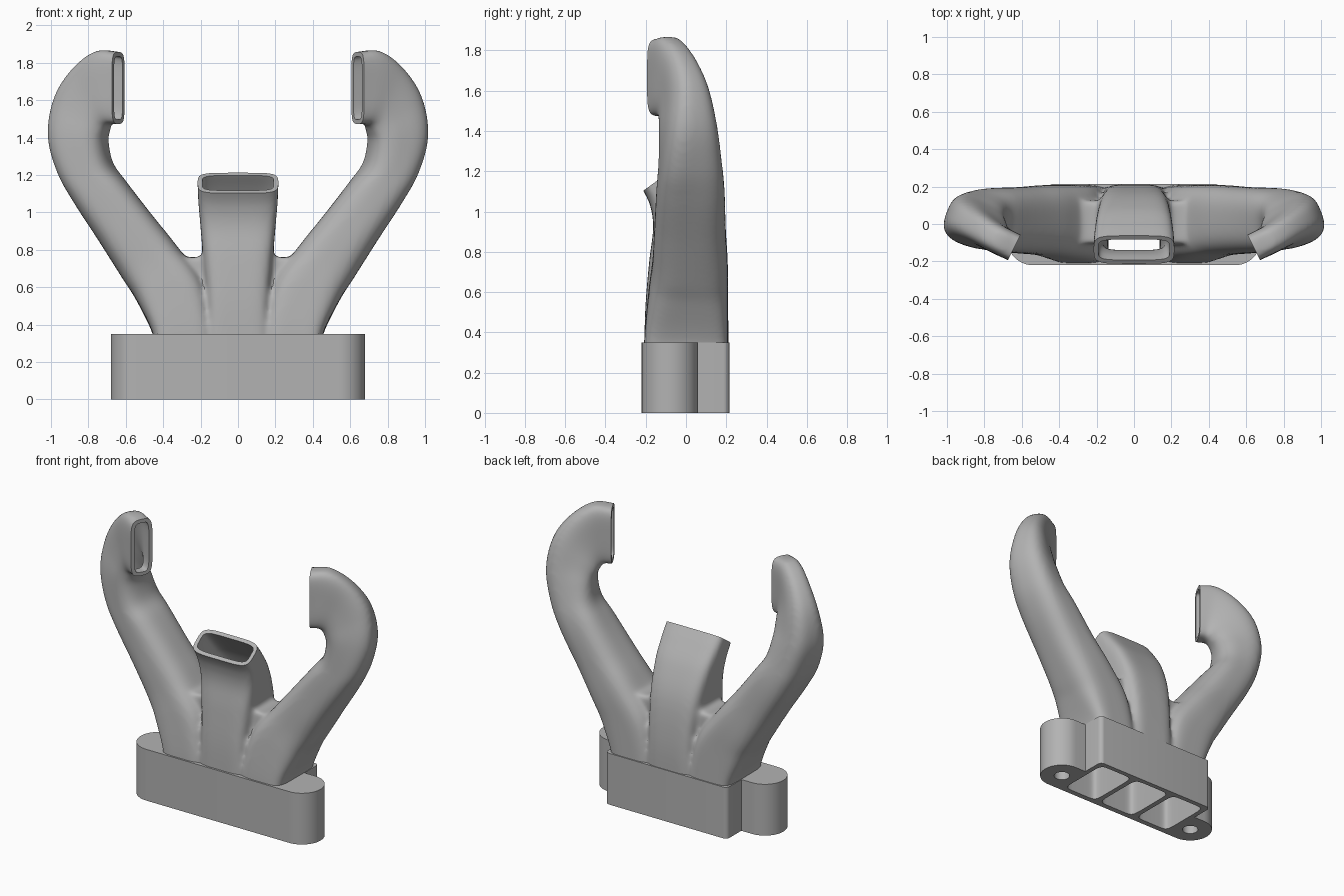
import bpy, bmesh, math
from mathutils import Vector, Matrix

cube = bpy.data.objects.get("Cube")
if cube:
    bpy.data.objects.remove(cube, do_unlink=True)

WALL = 0.022
# Duct stations: one edge point, opposite edge point, half depth, squareness
ARM = [
    ((.15, 0, -.06), (.45, 0, -.06), .205, 8),
    ((.15, 0, .2), (.45, 0, .2), .205, 8),
    ((.15, 0, .36), (.45, 0, .34), .205, 6),
    ((.19, .01, .62), (.54, .01, .53), .195, 4),
    ((.33, .02, .82), (.61, .02, .64), .185, 3.3),
    ((.45, .02, .97), (.73, .02, .83), .175, 3),
    ((.6, .01, 1.16), (.87, .035, 1.05), .165, 3),
    ((.68, -.01, 1.26), (.955, .05, 1.22), .15, 3),
    ((.71, -.04, 1.38), (1, .06, 1.42), .13, 3),
    ((.7, -.07, 1.44), (.965, .05, 1.62), .105, 3),
    ((.695, -.09, 1.465), (.87, 0, 1.77), .085, 3.3),
    ((.685, -.105, 1.475), (.75, -.07, 1.86), .075, 4),
    ((.64, -.125, 1.475), (.64, -.125, 1.855), .073, 5),
    ((.595, -.148, 1.475), (.595, -.148, 1.855), .073, 5),
]
CENTRE = [
    ((0, -.205, -.06), (0, .205, -.06), .16, 8),
    ((0, -.205, .2), (0, .205, .2), .16, 8),
    ((0, -.2, .5), (0, .205, .52), .165, 6),
    ((0, -.18, .75), (0, .17, .8), .185, 5),
    ((0, -.16, .92), (0, .09, 1), .2, 5),
    ((0, -.175, 1.03), (0, 0, 1.13), .21, 5),
    ((0, -.21, 1.105), (0, -.065, 1.21), .213, 5),
    ((0, -.24, 1.145), (0, -.095, 1.25), .213, 5),
]


def catmull(a, b, c, d, t):
    return (b * 2 + (c - a) * t + (a * 2 - b * 5 + c * 4 - d) * t * t
            + (b * 3 - a - c * 3 + d) * t ** 3) * .5


def loft(bm, stations, side=1, inset=0.0, steps=6, count=44):
    """Closed tube of superellipse sections through the stations."""
    keys = [(Vector(a), Vector(b), d, n) for a, b, d, n in stations]
    last = len(keys) - 1
    fine = []
    for i in range(last):
        four = [keys[min(max(i + k, 0), last)] for k in (-1, 0, 1, 2)]
        for s in range(steps):
            fine.append([catmull(*col, s / steps) for col in zip(*four)])
    fine.append(keys[-1])
    mids = [(f[0] + f[1]) / 2 for f in fine]
    rings = []
    for i, (a, b, depth, n) in enumerate(fine):
        along = mids[min(i + 1, len(mids) - 1)] - mids[max(i - 1, 0)]
        u = (b - a).normalized()
        v = u.cross(along).normalized()
        ru, rv = (b - a).length / 2 - inset, depth - inset
        ring = []
        for k in range(count):
            t = math.tau * (k + .5) / count
            c, s = math.cos(t), math.sin(t)
            p = mids[i] + u * ru * math.copysign(abs(c) ** (2 / n), c) \
                + v * rv * math.copysign(abs(s) ** (2 / n), s)
            ring.append(bm.verts.new((p.x * side, p.y, p.z)))
        rings.append(ring)
    for r, q in zip(rings, rings[1:]):
        for k in range(count):
            j = (k + 1) % count
            bm.faces.new((r[k], r[j], q[j], q[k]))
    bm.faces.new(rings[0])
    bm.faces.new(rings[-1])


def box(bm, centre, size, rotation=Matrix()):
    bmesh.ops.create_cube(bm, size=1, matrix=Matrix.Translation(centre)
                          @ rotation @ Matrix.Diagonal((*size, 1)))


def make_object(name, bm):
    bmesh.ops.recalc_face_normals(bm, faces=bm.faces)
    mesh = bpy.data.meshes.new(name)
    bm.to_mesh(mesh)
    bm.free()
    obj = bpy.data.objects.new(name, mesh)
    bpy.context.collection.objects.link(obj)
    return obj


def apply(obj, kind, **settings):
    bpy.ops.object.select_all(action='DESELECT')
    obj.select_set(True)
    bpy.context.view_layer.objects.active = obj
    mod = obj.modifiers.new(kind, kind)
    for key, value in settings.items():
        setattr(mod, key, value)
    bpy.ops.object.modifier_apply(modifier=mod.name)


def combine(obj, other, operation):
    apply(obj, 'BOOLEAN', object=other, operation=operation, solver='EXACT')
    bpy.data.objects.remove(other, do_unlink=True)


# Outer skin of the three ducts, blended together with webs in the forks
bm = bmesh.new()
loft(bm, CENTRE[1:], inset=-.003)
for side in (-1, 1):
    loft(bm, ARM[1:], side, inset=-.003)
    box(bm, (side * .255, .01, .47), (.16, .23, .58))
manifold = make_object("duct_manifold", bm)
apply(manifold, 'REMESH', mode='VOXEL', voxel_size=.014)
apply(manifold, 'SMOOTH', factor=.5, iterations=12)

# Trim the outlets to flat openings
bm = bmesh.new()
out = Vector((0, -.59, .81)).normalized()
box(bm, Vector((0, -.1375, 1.1575)) + out * .1, (.6, .3, .2),
    Matrix.Rotation(math.atan2(.59, .81), 4, 'X'))
for side in (-1, 1):
    out = Vector((-.89 * side, -.45, 0)).normalized()
    box(bm, Vector((.64 * side, -.125, 1.665)) + out * .1, (.2, .28, .55),
        Matrix.Rotation(math.atan2(out.y, out.x), 4, 'Z'))
combine(manifold, make_object("outlet_cutter", bm), 'DIFFERENCE')

# Mounting flange: block with two rounded ears
half = [(.54 + .14 * math.sin(a), -.08 - .14 * math.cos(a))
        for a in (math.pi * k / 24 for k in range(25))]
half += [(.46, .06)]
half += [(.43 + .03 * math.cos(a), .185 + .03 * math.sin(a))
         for a in (math.pi / 2 * k / 6 for k in range(7))]
outline = half + [(-x, y) for x, y in reversed(half)]
bm = bmesh.new()
face = bm.faces.new([bm.verts.new((x, y, 0)) for x, y in outline])
raised = bmesh.ops.extrude_face_region(bm, geom=[face])
bmesh.ops.translate(bm, vec=(0, 0, .35), verts=[
    e for e in raised["geom"] if isinstance(e, bmesh.types.BMVert)])
combine(manifold, make_object("flange", bm), 'UNION')

# Hollow air passages and blind bolt holes
bm = bmesh.new()
loft(bm, CENTRE, inset=WALL)
for side in (-1, 1):
    loft(bm, ARM, side, inset=WALL)
    bmesh.ops.create_cone(bm, cap_ends=True, segments=32, radius1=.05,
                          radius2=.05, depth=.5,
                          matrix=Matrix.Translation((side * .54, -.08, 0)))
combine(manifold, make_object("passage_cutter", bm), 'DIFFERENCE')

# Single plastic colour
grey = bpy.data.materials.new("grey_plastic")
grey.use_nodes = True
colour = (.45, .45, .45, 1)
grey.diffuse_color = colour
grey.node_tree.nodes["Principled BSDF"].inputs["Base Color"].default_value = colour
manifold.data.materials.clear()
manifold.data.materials.append(grey)
for poly in manifold.data.polygons:
    poly.material_index = 0

bpy.ops.object.select_all(action='DESELECT')
manifold.select_set(True)
bpy.context.view_layer.objects.active = manifold
bpy.ops.object.shade_smooth_by_angle(angle=math.radians(35))
